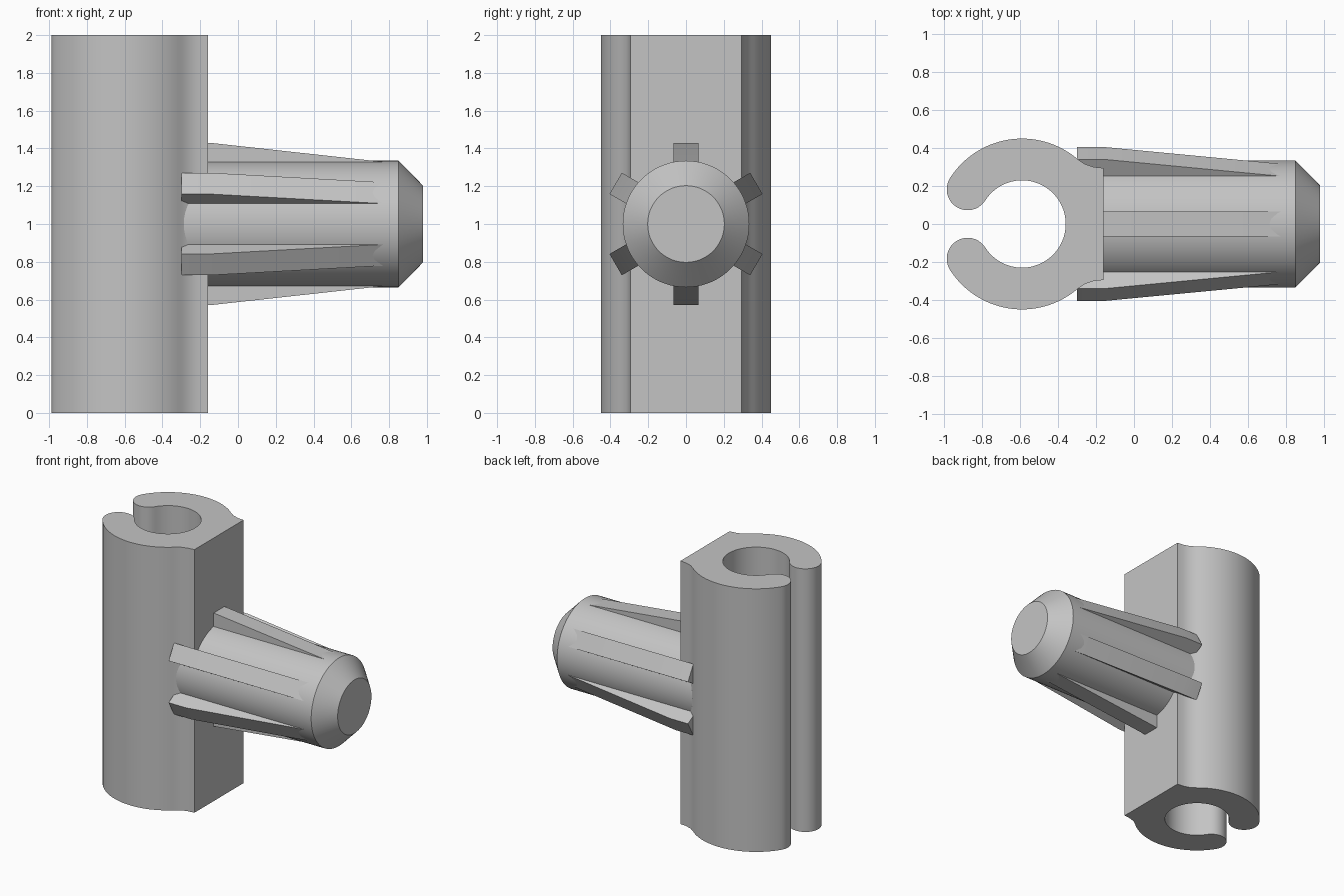
import bpy
import bmesh
from math import sin, cos, radians, pi
from mathutils import Matrix, Vector

cube = bpy.data.objects.get("Cube")
if cube:
    bpy.data.objects.remove(cube, do_unlink=True)

grey = bpy.data.materials.new("plain grey")
grey.use_nodes = True
grey.diffuse_color = (0.55, 0.55, 0.55, 1)
grey.node_tree.nodes["Principled BSDF"].inputs["Base Color"].default_value = grey.diffuse_color


def finish(name, bm):
    """Turn a bmesh into a named, shaded object."""
    bmesh.ops.recalc_face_normals(bm, faces=bm.faces)
    mesh = bpy.data.meshes.new(name)
    bm.to_mesh(mesh)
    bm.free()
    mesh.materials.append(grey)
    obj = bpy.data.objects.new(name, mesh)
    bpy.context.collection.objects.link(obj)
    bpy.ops.object.select_all(action="DESELECT")
    obj.select_set(True)
    bpy.context.view_layer.objects.active = obj
    bpy.ops.object.shade_smooth_by_angle(angle=radians(30))
    return obj


def extrude(bm, points, direction):
    """Extrude a closed outline into a solid."""
    face = bm.faces.new([bm.verts.new(p) for p in points])
    new = bmesh.ops.extrude_face_region(bm, geom=[face], use_keep_orig=True)["geom"]
    bmesh.ops.translate(bm, vec=direction, verts=[v for v in new if isinstance(v, bmesh.types.BMVert)])


def arc(cx, cy, r, start, end, steps):
    """Points on an arc, angles in degrees."""
    angles = [radians(start + (end - start) * i / steps) for i in range(steps + 1)]
    return [(cx + r * cos(a), cy + r * sin(a)) for a in angles]


# Clip body: C-shaped section with rounded lips and a flared flat back
CX, OUTER, INNER, OPEN = -0.59, 0.45, 0.23, 147.5
mid, lip = (OUTER + INNER) / 2, (OUTER - INNER) / 2
lip_x, lip_y = CX + mid * cos(radians(OPEN)), mid * sin(radians(OPEN))
half = [(-0.16, 0.295), (-0.21, 0.30), (-0.26, 0.316)]
half += arc(CX, 0, OUTER, 49.7, OPEN, 36)
half += arc(lip_x, lip_y, lip, OPEN, OPEN + 180, 20)[1:]
half += arc(CX, 0, INNER, OPEN, 0, 36)[1:]
outline = half + [(x, -y) for x, y in reversed(half[:-1])]
bm = bmesh.new()
extrude(bm, [(x, y, 0) for x, y in outline], Vector((0, 0, 2)))
finish("clip_body", bm)

# Round pin with chamfered tip, lying along x
AXIS = Matrix.Translation((0, 0, 1))
SIDES = 72
bm = bmesh.new()
rings = []
for x, r in [(-0.32, 0.335), (0.85, 0.335), (0.98, 0.203)]:
    rings.append([bm.verts.new((x, r * cos(2 * pi * i / SIDES), 1 + r * sin(2 * pi * i / SIDES)))
                  for i in range(SIDES)])
for a, b in zip(rings, rings[1:]):
    for i in range(SIDES):
        j = (i + 1) % SIDES
        bm.faces.new((a[i], a[j], b[j], b[i]))
bm.faces.new(rings[0])
bm.faces.new(rings[-1])
finish("pin", bm)

# Six tapered grip ribs around the pin
RIB_WIDTH = 0.13
rib_side = [(-0.30, 0.28), (-0.30, 0.43), (-0.15, 0.43), (0.84, 0.321), (0.84, 0.28)]
for n in range(6):
    bm = bmesh.new()
    extrude(bm, [(x, -RIB_WIDTH / 2, z) for x, z in rib_side], Vector((0, RIB_WIDTH, 0)))
    bm.transform(AXIS @ Matrix.Rotation(n * pi / 3, 4, "X"))
    finish(f"rib_{n + 1}", bm)
